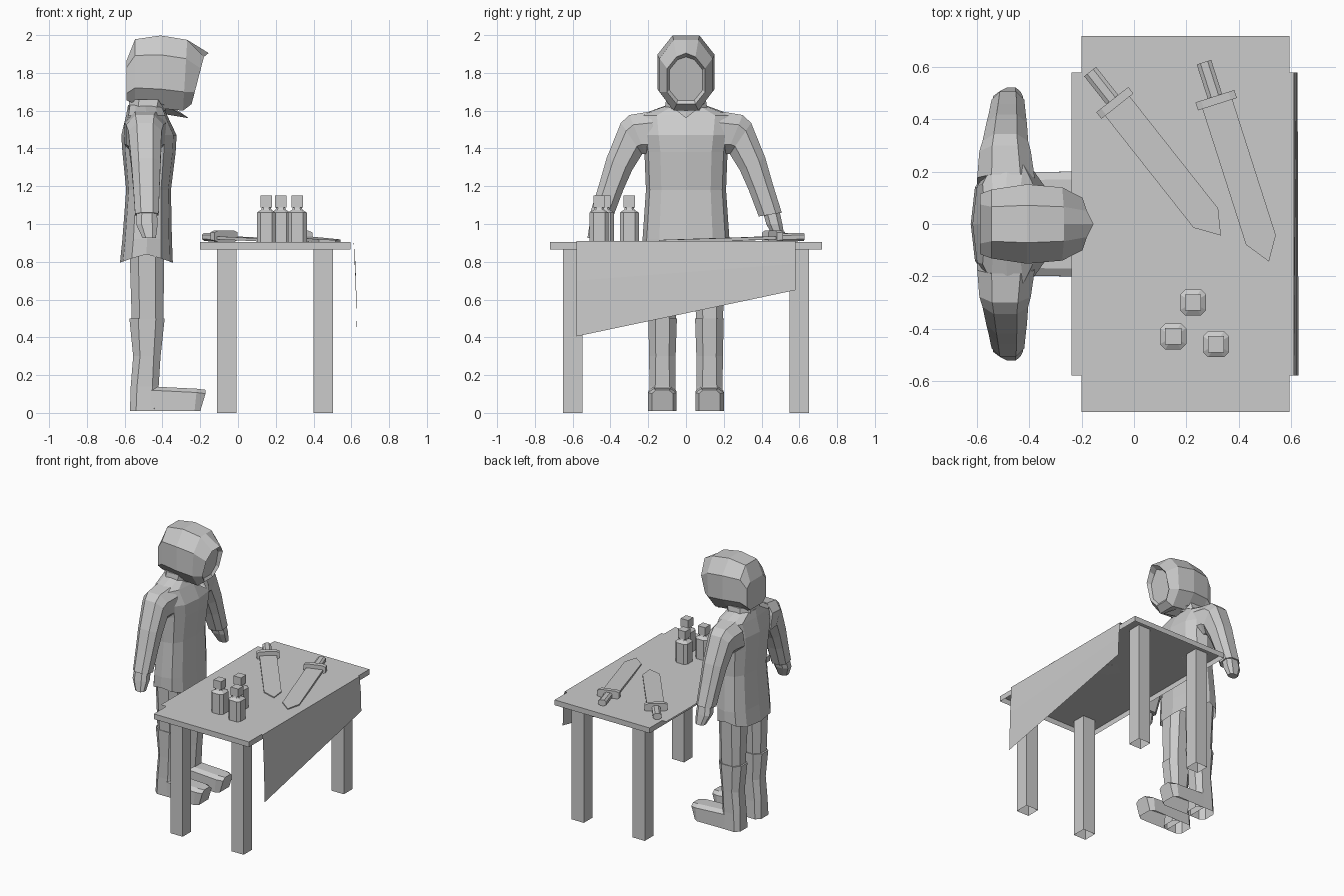
import bpy, bmesh, math
from mathutils import Vector

if "Cube" in bpy.data.objects:
    bpy.data.objects.remove(bpy.data.objects["Cube"])

grey = bpy.data.materials.new("plain grey")
grey.diffuse_color = (0.6, 0.6, 0.6, 1)
grey.use_nodes = True
grey.node_tree.nodes["Principled BSDF"].inputs["Base Color"].default_value = grey.diffuse_color


def make(name, verts, faces, open_below=None):
    """Mesh from points; downward faces under open_below are left out."""
    bm = bmesh.new()
    vs = [bm.verts.new(v) for v in verts]
    for f in faces:
        bm.faces.new([vs[i] for i in f])
    bmesh.ops.recalc_face_normals(bm, faces=bm.faces)
    if open_below is not None:
        soles = [f for f in bm.faces if f.normal.z < -0.8 and f.calc_center_median().z < open_below]
        bmesh.ops.delete(bm, geom=soles, context='FACES')
    me = bpy.data.meshes.new(name)
    bm.to_mesh(me)
    bm.free()
    me.materials.append(grey)
    ob = bpy.data.objects.new(name, me)
    bpy.context.collection.objects.link(ob)
    return ob


def loft(name, rings, open_below=None):
    """Skin a list of equal-length point rings and cap both ends."""
    n = len(rings[0])
    verts = [p for r in rings for p in r]
    faces = [(k * n + i, k * n + (i + 1) % n, (k + 1) * n + (i + 1) % n, (k + 1) * n + i)
             for k in range(len(rings) - 1) for i in range(n)]
    faces += [tuple(range(n)), tuple(range(len(verts) - n, len(verts)))]
    return make(name, verts, faces, open_below)


def octagon(a, b, c=0.5):
    """Chamfered rectangle, half sizes a and b; c is the uncut share."""
    return [(a, -b * c), (a, b * c), (a * c, b), (-a * c, b),
            (-a, b * c), (-a, -b * c), (-a * c, -b), (a * c, -b)]


def level(x0, x1, y0, y1, z, c=0.5, tilt=0.0):
    """Octagon between limits; tilt lifts z along y from the middle."""
    cx, cy = (x0 + x1) / 2, (y0 + y1) / 2
    return [(cx + u, cy + v, z + tilt * v) for u, v in octagon((x1 - x0) / 2, (y1 - y0) / 2, c)]


def box(name, x0, x1, y0, y1, z0, z1, open_below=None):
    sq = [(x0, y0), (x1, y0), (x1, y1), (x0, y1)]
    return loft(name, [[(x, y, z) for x, y in sq] for z in (z0, z1)], open_below)


def mirrored(ob):
    m = ob.modifiers.new("mirror", 'MIRROR')
    m.use_axis = (False, True, False)
    return ob


# Table, hollow from below
box("table_top", -0.2, 0.595, -0.72, 0.72, 0.865, 0.905, open_below=0.88)
for x in (-0.11, 0.40):
    mirrored(box("table_leg", x, x + 0.102, 0.548, 0.65, 0, 0.9, open_below=0.1))

# Cloth over the table, cut on a slant at the hanging side
make("table_cloth",
     [(-0.24, -0.58, 0.909), (-0.24, 0.58, 0.909), (0.612, 0.58, 0.909), (0.612, -0.58, 0.909),
      (0.622, 0.58, 0.79), (0.622, -0.58, 0.70), (0.626, 0.58, 0.65), (0.63, -0.58, 0.405)],
     [(0, 3, 2, 1), (3, 5, 4, 2), (5, 7, 6, 4)])

# Bottles
for x, y in ((0.15, -0.43), (0.226, -0.30), (0.314, -0.46)):
    steps = [(0.05, 0.905), (0.05, 1.06), (0.028, 1.075), (0.022, 1.09)]
    loft("bottle", [level(x - r, x + r, y - r, y + r, z, 0.6) for r, z in steps])
    box("bottle_cap", x - 0.031, x + 0.031, y - 0.031, y + 0.031, 1.088, 1.15)


# Swords, laid on the table with tips resting lower than the guards
def sword(gx, gy, dx, dy):
    d = Vector((dx, dy, -0.03)).normalized()
    s = Vector((-dy, dx, 0)).normalized()
    up = Vector((0, 0, 1))
    at = lambda l, w, h: Vector((gx, gy, 0.927)) + d * l + s * w + up * h
    outline = [(0, -0.06), (0.56, -0.06), (0.648, 0.004), (0.56, 0.06), (0, 0.06)]
    loft("sword_blade", [[at(l, w, h) for l, w in outline] for h in (-0.008, 0.008)])
    loft("sword_guard", [[at(l, u, v + 0.008) for u, v in octagon(0.078, 0.03, 0.7)]
                         for l in (-0.018, 0.014)])
    loft("sword_handle", [[at(l, u, v) for u, v in octagon(0.029, 0.022)] for l in (-0.155, -0.01)])


sword(-0.072, 0.462, 0.62, -0.785)
sword(0.315, 0.472, 0.305, -0.952)

# Boots: shaft with a separate foot block, open soles
mirrored(loft("boot_shaft", [level(-0.572, -0.41, 0.052, 0.198, 0.01, 0.6),
                             level(-0.568, -0.42, 0.056, 0.194, 0.14, 0.55),
                             level(-0.555, -0.41, 0.055, 0.195, 0.30, 0.5),
                             level(-0.575, -0.388, 0.048, 0.20, 0.50, 0.5)], open_below=0.05))
foot = []
for x, x2, w, zt in ((-0.46, -0.46, 0.072, 0.14), (-0.22, -0.23, 0.076, 0.128),
                     (-0.172, -0.20, 0.056, 0.122)):
    foot.append([(x2, 0.125 - w, 0.01), (x, 0.125 - w, zt - 0.02), (x, 0.125 - w * 0.6, zt),
                 (x, 0.125 + w * 0.6, zt), (x, 0.125 + w, zt - 0.02), (x2, 0.125 + w, 0.01)])
mirrored(loft("boot_foot", foot, open_below=0.05))

# Trouser legs
mirrored(loft("trouser_leg", [level(-0.562, -0.395, 0.055, 0.195, 0.48),
                              level(-0.575, -0.39, 0.03, 0.21, 0.88)], open_below=0.6))

# Coat: back x, front x, half width, height, drop at front and back
coat = []
for xb, xf, w, z, drop in ((-0.625, -0.345, 0.228, 0.84, 0.045), (-0.612, -0.35, 0.23, 0.92, 0),
                           (-0.592, -0.355, 0.212, 1.18, 0), (-0.612, -0.33, 0.22, 1.38, 0),
                           (-0.618, -0.325, 0.235, 1.47, 0), (-0.592, -0.375, 0.25, 1.575, 0),
                           (-0.582, -0.40, 0.10, 1.63, 0)):
    ring = []
    for i in range(12):
        c, s = math.cos(i * math.pi / 6), math.sin(i * math.pi / 6)
        u = math.copysign(abs(c) ** 0.85, c)
        v = math.copysign(abs(s) ** 0.7, s)
        ring.append(((xb + xf) / 2 + u * (xf - xb) / 2, w * v, z - drop * abs(c)))
    coat.append(ring)
loft("coat", coat, open_below=0.9)

# Sleeves: each ring spans from an inner (y, z) to an outer (y, z) point
sleeve = []
for x0, x1, yi, zi, yo, zo in ((-0.60, -0.38, 0.14, 1.36, 0.19, 1.595),
                               (-0.592, -0.395, 0.215, 1.37, 0.30, 1.577),
                               (-0.58, -0.405, 0.232, 1.37, 0.345, 1.535),
                               (-0.565, -0.41, 0.285, 1.285, 0.42, 1.35),
                               (-0.555, -0.415, 0.33, 1.185, 0.46, 1.21),
                               (-0.545, -0.42, 0.385, 1.04, 0.507, 1.06)):
    sleeve.append(level(x0, x1, yi, yo, (zi + zo) / 2, 0.5, (zo - zi) / (yo - yi)))
mirrored(loft("sleeve", sleeve))

# Hands
mirrored(loft("hand", [level(-0.535, -0.43, 0.405, 0.495, 1.07), level(-0.54, -0.425, 0.425, 0.51, 1.0),
                       level(-0.505, -0.435, 0.465, 0.522, 0.925)]))

# Collar with a forward point
loft("collar", [level(-0.58, -0.385, -0.115, 0.115, 1.60), level(-0.575, -0.37, -0.105, 0.105, 1.66)])
make("collar_point", [(-0.41, -0.10, 1.64), (-0.41, 0.10, 1.64), (-0.26, 0, 1.56), (-0.41, 0, 1.585),
                      (-0.36, 0, 1.63)], [(0, 3, 2), (3, 1, 2), (1, 4, 2), (4, 0, 2)])

# Hood: sections from back to the peaked front rim, then the recessed face
hood = []
for x, w, z0, z1, lean, c, peak in ((-0.59, 0.115, 1.655, 1.865, 0, 0.65, 0),
                                    (-0.545, 0.132, 1.635, 1.978, 0, 0.5, 0),
                                    (-0.41, 0.152, 1.612, 1.998, 0, 0.47, 0),
                                    (-0.28, 0.14, 1.60, 1.975, 0.06, 0.47, 0),
                                    (-0.213, 0.10, 1.635, 1.885, 0.26, 0.5, 0.02),
                                    (-0.238, 0.088, 1.655, 1.87, 0.18, 0.5, 0.015)):
    mid, h = (z0 + z1) / 2, (z1 - z0) / 2
    pts = octagon(w, h, c)
    pts.insert(3, (0, h + peak))
    hood.append([(x + lean * v + peak * (v > h), u, mid + v) for u, v in pts])
loft("hood", hood)
